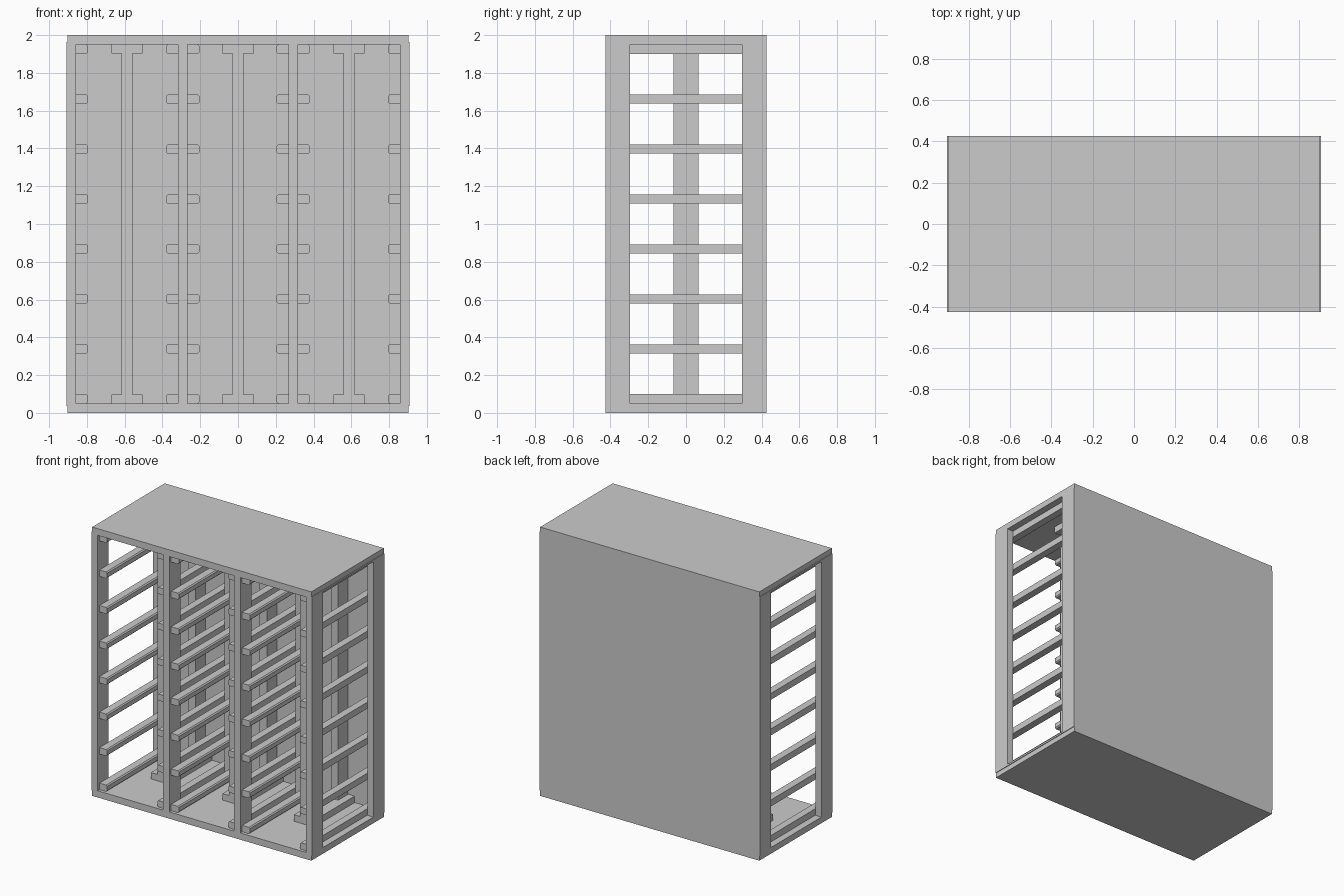
import bpy, bmesh

if "Cube" in bpy.data.objects:
    bpy.data.objects.remove(bpy.data.objects["Cube"])

H = 2.0        # overall height
D = 0.426      # half depth
T = 0.05       # plate thickness
OPEN = 0.296   # half depth of the side openings


def extrude_profile(name, pts, y0, y1):
    """Extrude an x-z outline along y."""
    bm = bmesh.new()
    face = bm.faces.new([bm.verts.new((x, y0, z)) for x, z in pts])
    out = bmesh.ops.extrude_face_region(bm, geom=[face])
    moved = [v for v in out["geom"] if isinstance(v, bmesh.types.BMVert)]
    bmesh.ops.translate(bm, verts=moved, vec=(0, y1 - y0, 0))
    bmesh.ops.recalc_face_normals(bm, faces=bm.faces[:])
    me = bpy.data.meshes.new(name)
    bm.to_mesh(me)
    bm.free()
    ob = bpy.data.objects.new(name, me)
    bpy.context.collection.objects.link(ob)
    return ob


def box(name, x0, x1, y0, y1, z0, z1):
    return extrude_profile(name, [(x0, z0), (x1, z0), (x1, z1), (x0, z1)], y0, y1)


def rail(name, wall, side, z):
    """Shelf runner fixed to a wall, free edges slightly chamfered."""
    w, h, c = 0.063, 0.024, 0.008
    pts = [(0, -h), (w - c, -h), (w, -h + c), (w, h - c), (w - c, h), (0, h)]
    extrude_profile(name, [(wall + side * x, z + dz) for x, dz in pts], -0.405, 0.405)


# Top, bottom and back of the cabinet
box("bottom_plate", -0.902, 0.902, -D, D, 0, T)
box("top_plate", -0.902, 0.902, -D, D, H - T, H)
box("back_panel", -0.902, 0.902, D - 0.012, D, T, H - T)

# Upright frames: two outer sides and two dividers, each a front and back post
walls = [(-0.907, -0.857), (-0.318, -0.267), (0.267, 0.318), (0.857, 0.907)]
for i, (x0, x1) in enumerate(walls):
    outer = i in (0, 3)
    zb = 0.037 if outer else T
    label = "side" if outer else "divider"
    box(f"{label}_front_post_{i}", x0, x1, -D, -OPEN, zb, H - zb)
    box(f"{label}_back_post_{i}", x0, x1, OPEN, D, zb, H - zb)
    if outer:
        # sills and headers that keep the side flush over the plate edges
        box(f"side_sill_{i}", x0, x1, -OPEN, OPEN, zb, T)
        box(f"side_header_{i}", x0, x1, -OPEN, OPEN, H - T, H - zb)

# Contents of the three bays
for b in range(3):
    left, right = walls[b][1], walls[b + 1][0]
    for k in range(8):
        z = 0.075 + k * (1.925 - 0.075) / 7
        rail(f"left_rail_{b}_{k}", left, 1, z)
        rail(f"right_rail_{b}_{k}", right, -1, z)
    # central support: floor and ceiling strips with two posts
    c = (left + right) / 2
    box(f"floor_strip_{b}", c - 0.083, c + 0.083, -0.065, D - 0.012, T, 0.098)
    box(f"ceiling_strip_{b}", c - 0.083, c + 0.083, -0.065, D - 0.012, 1.902, H - T)
    box(f"middle_post_{b}", c - 0.03, c + 0.03, -0.065, 0.065, 0.098, 1.902)
    box(f"rear_post_{b}", c - 0.03, c + 0.03, OPEN, D - 0.012, 0.098, 1.902)
